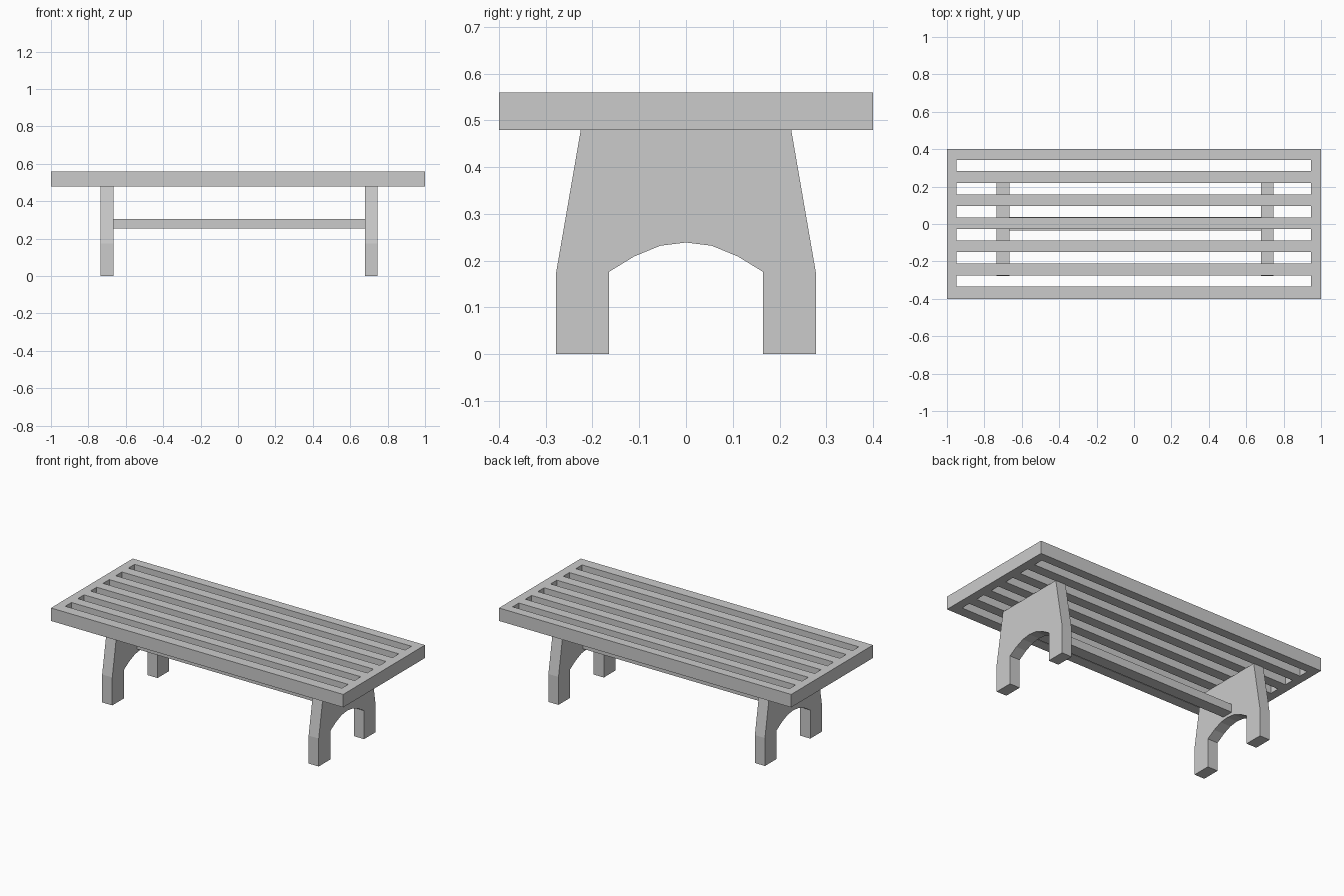
import bpy, bmesh
from mathutils import Vector

if "Cube" in bpy.data.objects:
    bpy.data.objects.remove(bpy.data.objects["Cube"])


def extruded(name, profile, offset):
    """Extrude a planar outline by an offset vector into a solid."""
    bm = bmesh.new()
    face = bm.faces.new([bm.verts.new(p) for p in profile])
    res = bmesh.ops.extrude_face_region(bm, geom=[face])
    verts = [g for g in res["geom"] if isinstance(g, bmesh.types.BMVert)]
    bmesh.ops.translate(bm, verts=verts, vec=Vector(offset))
    bmesh.ops.recalc_face_normals(bm, faces=bm.faces)
    me = bpy.data.meshes.new(name)
    bm.to_mesh(me)
    bm.free()
    ob = bpy.data.objects.new(name, me)
    bpy.context.collection.objects.link(ob)
    return ob


def slatted_top(name, xs, ys, z0, z1):
    """Grid plate with open slots in every second row of the middle column."""
    bm = bmesh.new()
    grid = [[bm.verts.new((x, y, z0)) for y in ys] for x in xs]
    for i in range(len(xs) - 1):
        for j in range(len(ys) - 1):
            if i == 1 and j % 2 == 1:
                continue
            bm.faces.new((grid[i][j], grid[i + 1][j],
                          grid[i + 1][j + 1], grid[i][j + 1]))
    res = bmesh.ops.extrude_face_region(bm, geom=bm.faces[:])
    verts = [g for g in res["geom"] if isinstance(g, bmesh.types.BMVert)]
    bmesh.ops.translate(bm, verts=verts, vec=(0, 0, z1 - z0))
    bmesh.ops.recalc_face_normals(bm, faces=bm.faces)
    # merge coplanar grid cells into clean flat faces
    bmesh.ops.dissolve_limit(bm, angle_limit=0.01, verts=bm.verts, edges=bm.edges)
    me = bpy.data.meshes.new(name)
    bm.to_mesh(me)
    bm.free()
    ob = bpy.data.objects.new(name, me)
    bpy.context.collection.objects.link(ob)
    return ob


# Slatted seat: frame with six long slots
SEAT_BOTTOM, SEAT_TOP = 0.48, 0.56
ys = [-0.4]
for k in range(6):
    c = 0.004 + 0.1235 * (k - 2.5)
    ys += [c - 0.0305, c + 0.0305]
ys.append(0.4)
slatted_top("seat", [-1, -0.948, 0.946, 1], ys, SEAT_BOTTOM, SEAT_TOP)

# Arched trestle legs: half outline mirrored across y
half = [(0, 0.239), (0.055, 0.232), (0.111, 0.209), (0.165, 0.176),
        (0.165, 0), (0.278, 0), (0.278, 0.173), (0.225, SEAT_BOTTOM)]
outline = half + [(-y, z) for y, z in reversed(half[1:])]
for name, x in (("left_leg", -0.735), ("right_leg", 0.678)):
    extruded(name, [(x, y, z) for y, z in outline], (0.069, 0, 0))

# Stretcher bar between the legs
bar = [(-0.666, -0.034, 0.255), (-0.666, 0.038, 0.255),
       (-0.666, 0.038, 0.305), (-0.666, -0.034, 0.305)]
extruded("stretcher", bar, (1.344, 0, 0))
